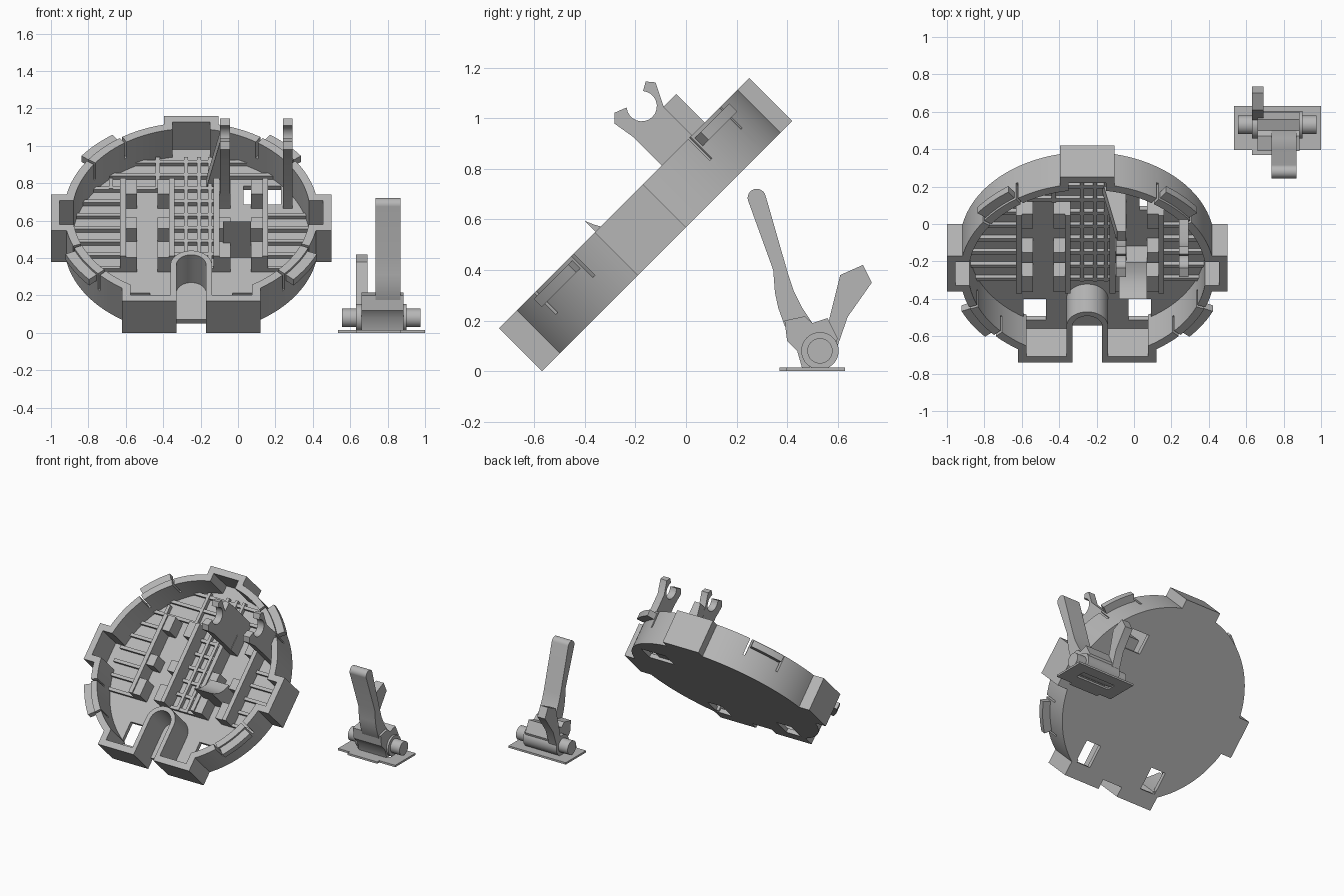
import bpy, bmesh
from math import sin, cos, sqrt, radians, pi
from mathutils import Matrix

cube = bpy.data.objects.get("Cube")
if cube:
    bpy.data.objects.remove(cube)

grey = bpy.data.materials.new("plain_grey")
grey.use_nodes = True
tone = (0.47, 0.47, 0.47, 1)
grey.diffuse_color = tone
grey.node_tree.nodes["Principled BSDF"].inputs["Base Color"].default_value = tone

# Frames: tray plan tilted 45 degrees, and side profiles extruded along x
TRAY = Matrix.Translation((-0.25, -0.096, 0.474)) @ Matrix.Rotation(pi / 4, 4, 'X')
SIDE = Matrix(((0, 0, 1, 0), (1, 0, 0, 0), (0, 1, 0, 0), (0, 0, 0, 1)))
FRONT = Matrix.Rotation(pi / 2, 4, 'X')
WORLD = Matrix.Identity(4)
parts = []


def prism(name, loops, lo, hi, frame):
    """Extrude closed outlines (inner loops become holes) from lo to hi."""
    curve = bpy.data.curves.new(name, 'CURVE')
    curve.dimensions = '2D'
    curve.fill_mode = 'BOTH'
    curve.extrude = (hi - lo) / 2
    for loop in loops:
        spline = curve.splines.new('POLY')
        spline.points.add(len(loop) - 1)
        for point, (a, b) in zip(spline.points, loop):
            point.co = (a, b, 0, 1)
        spline.use_cyclic_u = True
    temp = bpy.data.objects.new(name + "_outline", curve)
    bpy.context.collection.objects.link(temp)
    bpy.context.view_layer.update()
    graph = bpy.context.evaluated_depsgraph_get()
    mesh = bpy.data.meshes.new_from_object(temp.evaluated_get(graph))
    bpy.data.objects.remove(temp)
    bm = bmesh.new()
    bm.from_mesh(mesh)
    bmesh.ops.remove_doubles(bm, verts=bm.verts, dist=0.0001)
    bmesh.ops.transform(bm, matrix=frame @ Matrix.Translation((0, 0, (lo + hi) / 2)), verts=bm.verts)
    bmesh.ops.recalc_face_normals(bm, faces=bm.faces)
    bm.to_mesh(mesh)
    bm.free()
    mesh.name = name
    mesh.materials.clear()
    mesh.materials.append(grey)
    obj = bpy.data.objects.new(name, mesh)
    bpy.context.collection.objects.link(obj)
    parts.append(obj)
    return obj


def rect(x0, x1, y0, y1):
    return [(x0, y0), (x1, y0), (x1, y1), (x0, y1)]


def arc(cx, cy, r, start, end, steps=16):
    angles = [radians(start + (end - start) * i / steps) for i in range(steps + 1)]
    return [(cx + r * cos(a), cy + r * sin(a)) for a in angles]


def circle_arc(r, p, q):
    """Points on a centred circle between heights p and q on the +x side."""
    from math import asin, degrees
    return arc(0, 0, r, degrees(asin(p / r)), degrees(asin(q / r)), 24)


def outline(t, arched):
    """Tray outline inset by t: circle with side tabs, top tab and two feet."""
    r = 0.68 - t
    top, side, foot = 0.145 - t, 0.135 - t, 0.37 - t
    half = [(top, 0.73 - t)]
    half += circle_arc(r, sqrt(r * r - top * top), side)
    half += [(0.75 - t, side), (0.75 - t, -side)]
    half += circle_arc(r, -side, -sqrt(r * r - foot * foot))
    a = 0.08 + 0.7 * t
    half += [(foot, t - 0.67), (a, t - 0.67)]
    if arched:
        half += arc(0, -0.40, a, 0, 86, 12)
    else:
        half += [(a, -0.60)]
    return half + [(-x, y) for x, y in reversed(half)]


# Tray floor with openings, and the rim wall
openings = [rect(0.22, 0.34, -0.56, -0.40), rect(-0.34, -0.22, -0.56, -0.40),
            rect(0.28, 0.48, 0.27, 0.41)]
prism("tray_floor", [outline(0, False)] + openings, 0, 0.03, TRAY)
wall = prism("rim_wall", [outline(0, True), outline(0.045, True)], 0.005, 0.24, TRAY)

# Snap clips on the rim, with a slit either side of each
clip_angles = (46, 134, -33, 213)
slits = []
for n, angle in enumerate(clip_angles):
    sector = arc(0, 0, 0.735, angle - 9, angle + 9) + arc(0, 0, 0.65, angle + 9, angle - 9)
    prism(f"snap_clip_{n}", [sector], 0.18, 0.225, TRAY)
    for edge in (angle - 10.5, angle + 10.5):
        slits.append(arc(0, 0, 0.75, edge - 0.6, edge + 0.6, 1) + arc(0, 0, 0.6, edge + 0.6, edge - 0.6, 1))
cutter = prism("slit_cutter", slits, 0.12, 0.3, TRAY)
cutter.hide_render = True
cut = wall.modifiers.new("slits", 'BOOLEAN')
cut.operation = 'DIFFERENCE'
cut.solver = 'EXACT'
cut.object = cutter
bpy.context.view_layer.objects.active = wall
bpy.ops.object.modifier_apply(modifier=cut.name)
parts.remove(cutter)
bpy.data.objects.remove(cutter)

# Low stiffening ribs across the floor, left clear in the two channels
for n in range(9):
    v = -0.24 + n * 0.1
    reach = sqrt(0.65 ** 2 - v * v)
    if v < 0.36:
        spans = [(-reach, -0.37), (-0.1, 0.13), (0.39, reach)]
        if 0.25 < v < 0.43:
            spans.pop()
    else:
        spans = [(-reach, 0.16 if v < 0.43 else reach)]
    for k, (x0, x1) in enumerate(spans):
        prism(f"cross_rib_{n}_{k}", [rect(x0, x1, v, v + 0.022)], 0.025, 0.055, TRAY)
for n, x in enumerate((-0.44, -0.19, -0.04, 0.03, 0.09)):
    low = 0.36 if x in (-0.44, -0.19) else -0.24
    high = 0.44 if x == -0.44 else 0.6
    prism(f"long_rib_{n}", [rect(x, x + 0.022, low, high)], 0.025, 0.06, TRAY)

# Two channels of upright walls with support pads
for name, centre in (("left_channel", 0.265), ("right_channel", -0.235)):
    for s in (-1, 1):
        label = f"{name}_{'inner' if s < 0 else 'outer'}"
        x0, x1 = sorted((centre + s * 0.115, centre + s * 0.145))
        prism(label + "_wall", [rect(x0, x1, -0.24, 0.35)], 0.02, 0.15, TRAY)
        p0, p1 = sorted((centre + s * 0.055, centre + s * 0.125))
        for k, (v0, v1) in enumerate(((-0.24, -0.12), (-0.02, 0.06), (0.24, 0.35))):
            prism(f"{label}_pad_{k}", [rect(p0, p1, v0, v1)], 0.02, 0.14, TRAY)

# Curved stop inside the left channel
stop = [(-0.13, 0.02), (-0.13, 0.30), (-0.115, 0.265), (-0.09, 0.22),
        (-0.05, 0.18), (0, 0.155), (0, 0.02)]
prism("curved_stop", [stop], 0.17, 0.32, TRAY @ SIDE)

# Tall hooked brackets
hook = [(0.24, 0.02), (0.24, 0.40), (0.225, 0.49), (0.255, 0.52)]
hook += arc(0.35, 0.462, 0.06, 140, 400) + [(0.43, 0.52), (0.455, 0.49), (0.41, 0.40), (0.41, 0.02)]
for name, x in (("inner_hook_bracket", 0.155), ("outer_hook_bracket", 0.49)):
    prism(name, [hook], x, x + 0.052, TRAY @ SIDE)
prism("bracket_gusset", [[(0.08, 0.02), (0.207, 0.02), (0.207, 0.40), (0.16, 0.40)]],
      -0.48, -0.40, TRAY @ FRONT)

# Lever stand: slotted base plate and pivot
prism("base_plate", [rect(0.535, 1.0, 0.395, 0.63), rect(0.63, 0.90, 0.48, 0.55)], 0, 0.014, WORLD)
prism("base_tongue", [rect(0.63, 0.87, 0.37, 0.40)], 0, 0.014, WORLD)
prism("pivot_pin", [arc(0.53, 0.08, 0.05, 0, 352, 44)], 0.555, 0.975, SIDE)
prism("pivot_hub", [arc(0.53, 0.08, 0.074, 0, 352, 44)], 0.63, 0.90, SIDE)
body = [(0.39, 0.20), (0.47, 0.217), (0.50, 0.19), (0.56, 0.21), (0.60, 0.13),
        (0.57, 0.03), (0.46, 0.01), (0.44, 0.08), (0.40, 0.12)]
prism("pivot_body", [body], 0.66, 0.885, SIDE)

# Long and short lever arms
long_arm = arc(0.28, 0.685, 0.036, 15, 195) + [(0.345, 0.40), (0.352, 0.31), (0.365, 0.25), (0.39, 0.18),
            (0.45, 0.09), (0.52, 0.10), (0.50, 0.19), (0.46, 0.25), (0.425, 0.32), (0.405, 0.38)]
prism("long_lever", [long_arm], 0.735, 0.869, SIDE)
short_arm = [(0.55, 0.12), (0.57, 0.22), (0.61, 0.38), (0.70, 0.42), (0.735, 0.35), (0.64, 0.215), (0.60, 0.10)]
prism("short_lever", [short_arm], 0.63, 0.692, SIDE)

# Smooth curved walls, keep hard edges
bpy.ops.object.select_all(action='DESELECT')
for obj in parts:
    obj.select_set(True)
bpy.context.view_layer.objects.active = parts[0]
bpy.ops.object.shade_smooth_by_angle()
